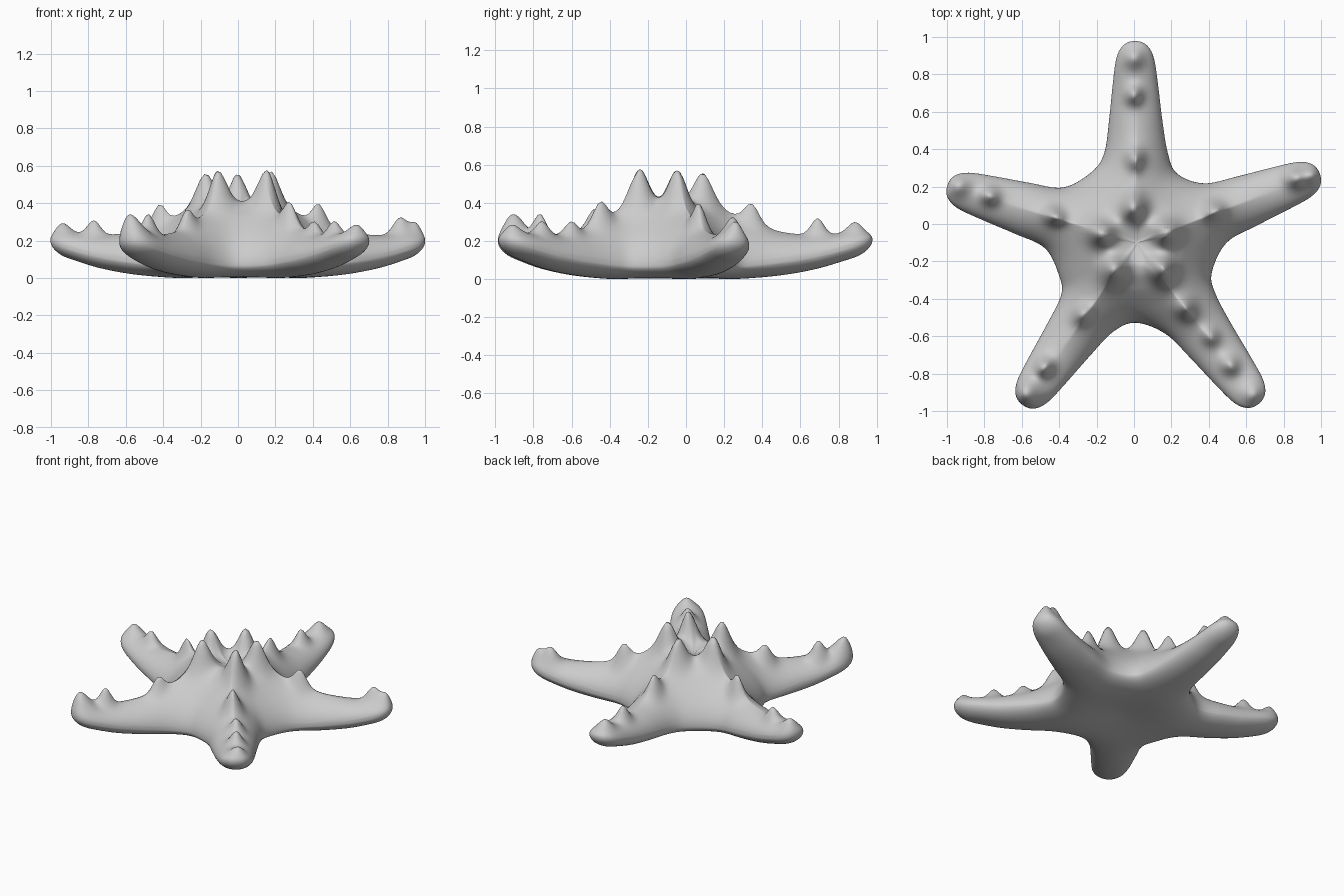
import bpy, bmesh, math
from mathutils import Vector
from mathutils.kdtree import KDTree

if "Cube" in bpy.data.objects:
    bpy.data.objects.remove(bpy.data.objects["Cube"])

CENTRE = Vector((0.015, -0.1))
# arm tips and the notch between each arm and the next (clockwise from the back arm)
TIPS = [(0.005, .98), (.995, .27), (.665, -.965), (-.595, -.97), (-1.0, .205)]
NOTCHES = [(.23, .27), (.415, -.265), (.01, -.528), (-.40, -.28), (-.225, .28)]
# half width of an arm against distance back from the tip
ARM = [(.02, .06), (.09, .1), (.24, .122), (.42, .142), (.6, .17)]
# spines: x, y, peak height, radius
SPINES = [(0, .09, .575, .06), (.175, -.045, .595, .06), (.155, -.245, .595, .06),
          (-.105, -.245, .595, .06), (-.175, -.05, .58, .06),
          (.005, .345, .415, .045), (.43, .07, .415, .045), (.275, -.45, .425, .05),
          (-.275, -.48, .385, .042), (-.42, .04, .415, .042),
          (0, .69, .335, .042), (0, .885, .305, .05), (.865, .245, .33, .05),
          (.955, .265, .30, .045), (.41, -.60, .315, .042), (.515, -.755, .315, .045),
          (.635, -.91, .29, .05), (-.48, -.765, .355, .045), (-.585, -.905, .345, .08),
          (-.77, .15, .32, .045), (-.94, .205, .298, .055)]
# radial profiles: ridge height, underside height, rim height, rounding width
RIDGE = [(0, .385), (.15, .415), (.25, .39), (.35, .345), (.45, .3), (.6, .25), (.8, .232), (1, .25), (1.1, .26)]
UNDER = [(0, .028), (.3, .003), (.5, .012), (.65, .03), (.8, .06), (.95, .105), (1.1, .15)]
RIM = [(0, .065), (.4, .07), (.6, .095), (.8, .128), (.95, .168), (1.1, .215)]
WIDTH = [(0, .35), (.15, .3), (.25, .25), (.45, .175), (.7, .13), (.95, .1), (1.1, .09)]
RINGS, STEPS, FINE = 60, 8, 5


def catmull(a, b, c, d, t):
    return 0.5 * (2 * b + (c - a) * t + (2 * a - 5 * b + 4 * c - d) * t * t
                  + (3 * b - a - 3 * c + d) * t ** 3)


def profile(table, r):
    # smooth lookup along a radial profile
    i = 0
    while i < len(table) - 2 and r > table[i + 1][0]:
        i += 1
    (x0, y0), (x1, y1) = table[i], table[i + 1]
    t = min(1, max(0, (r - x0) / (x1 - x0)))
    return catmull(table[max(i - 1, 0)][1], y0, y1, table[min(i + 2, len(table) - 1)][1], t)


# closed star outline
ctrl = []
for tip, notch in zip(TIPS, NOTCHES):
    tip = Vector(tip)
    back = (CENTRE - tip).normalized()
    side = Vector((back.y, -back.x))      # anticlockwise side of the arm
    if (tip - CENTRE).cross(side) < 0:
        side = -side
    left = [tip + back * d + side * w for d, w in ARM]
    right = [tip + back * d - side * w for d, w in ARM]
    ctrl += left[::-1] + [tip] + right + [Vector(notch)]
n = len(ctrl)
fine = [catmull(ctrl[i - 1], ctrl[i], ctrl[(i + 1) % n], ctrl[(i + 2) % n], k / (STEPS * FINE))
        for i in range(n) for k in range(STEPS * FINE)]
outline = fine[::FINE]
rim_tree = KDTree(len(fine))
for i, p in enumerate(fine):
    rim_tree.insert((p.x, p.y, 0), i)
rim_tree.balance()


def body(p):
    # smooth upper and lower heights, and the rounding factor
    r = (p - CENTRE).length
    d = rim_tree.find((p.x, p.y, 0))[2]
    t = min(1, d / profile(WIDTH, r))
    arc = math.sqrt(max(0, 1 - (1 - t) ** 2))
    flat = .5 * (1 - min(1, max(0, (r - .2) / .75)))   # slopes near the middle, round arms
    g = arc * (1 - flat) + t * flat
    rim = profile(RIM, r)
    return (rim + (profile(RIDGE, r) - rim) * g,
            rim + (profile(UNDER, r) - rim) * arc, arc)


spines = [(Vector((x, y)), z - body(Vector((x, y)))[0], s) for x, y, z, s in SPINES]


def heights(p):
    top, low, arc = body(p)
    for c, h, s in spines:
        q = (p - c).length / s
        if q < 3:
            top += h * math.exp(-q ** 1.9) * min(1, arc * 1.15)
    return top, low


# upper and lower skins share the rim ring
m = len(outline)
top, low = heights(CENTRE)
verts = [(*CENTRE, top), (*CENTRE, low)]
upper, lower = [], []
for j in range(1, RINGS + 1):
    s = 1 - (1 - j / RINGS) ** 1.5
    pts = [CENTRE + (p - CENTRE) * s for p in outline]
    hs = [heights(p) for p in pts]
    upper.append(len(verts))
    verts += [(p.x, p.y, h[0]) for p, h in zip(pts, hs)]
    if j < RINGS:
        lower.append(len(verts))
        verts += [(p.x, p.y, h[1]) for p, h in zip(pts, hs)]
lower.append(upper[-1])

faces = []
for i in range(m):
    k = (i + 1) % m
    faces.append((0, upper[0] + k, upper[0] + i))
    faces.append((1, lower[0] + i, lower[0] + k))
    for a, b in zip(upper, upper[1:]):
        faces.append((a + i, a + k, b + k, b + i))
    for a, b in zip(lower, lower[1:]):
        faces.append((a + k, a + i, b + i, b + k))

zmin = min(v[2] for v in verts)
mesh = bpy.data.meshes.new("starfish_body")
mesh.from_pydata([(x, y, z - zmin) for x, y, z in verts], [], faces)
star = bpy.data.objects.new("starfish_body", mesh)
bpy.context.collection.objects.link(star)

# outward normals, smooth shading and softened ridges
bm = bmesh.new()
bm.from_mesh(mesh)
bmesh.ops.recalc_face_normals(bm, faces=bm.faces)
for f in bm.faces:
    f.smooth = True
bm.to_mesh(mesh)
bm.free()
soft = star.modifiers.new("soften", 'SMOOTH')
soft.factor, soft.iterations = 0.5, 6
